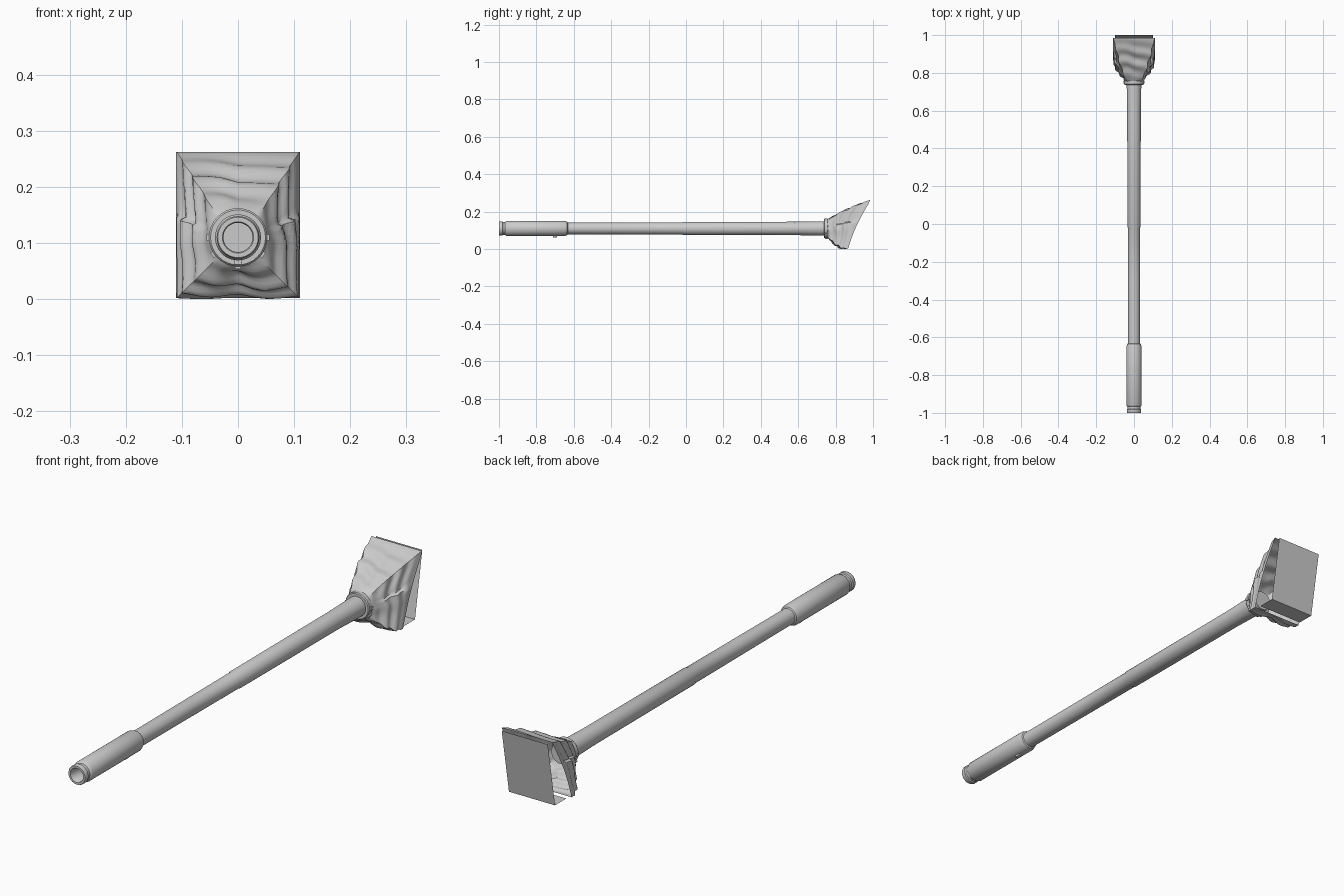
import bpy, bmesh, math

if "Cube" in bpy.data.objects:
    bpy.data.objects.remove(bpy.data.objects["Cube"])

ZC = 0.114            # height of the barrel axis
grey = bpy.data.materials.new("plain_grey")
grey.diffuse_color = (0.6, 0.6, 0.6, 1)
grey.use_nodes = True
grey.node_tree.nodes["Principled BSDF"].inputs["Base Color"].default_value = grey.diffuse_color


def finish(name, bm, angle=35):
    bmesh.ops.remove_doubles(bm, verts=bm.verts, dist=1e-6)
    bmesh.ops.recalc_face_normals(bm, faces=bm.faces)
    me = bpy.data.meshes.new(name)
    bm.to_mesh(me)
    bm.free()
    me.materials.append(grey)
    ob = bpy.data.objects.new(name, me)
    bpy.context.collection.objects.link(ob)
    bpy.ops.object.select_all(action='DESELECT')
    ob.select_set(True)
    bpy.context.view_layer.objects.active = ob
    bpy.ops.object.shade_smooth_by_angle(angle=math.radians(angle))
    return ob


def loft(bm, rings):
    loops = [[bm.verts.new(p) for p in r] for r in rings]
    n = len(loops[0])
    for a, b in zip(loops, loops[1:]):
        for i in range(n):
            j = (i + 1) % n
            bm.faces.new((a[i], a[j], b[j], b[i]))
    return loops


def lathe(name, profile, n=32, caps=()):
    """Turn (y, radius) points around the barrel axis."""
    bm = bmesh.new()
    loops = loft(bm, [[(r * math.cos(2 * math.pi * i / n), y,
                        ZC + r * math.sin(2 * math.pi * i / n)) for i in range(n)]
                      for y, r in profile])
    for c in caps:
        bm.faces.new(loops[c])
    return finish(name, bm)


def box(name, loc, size, roll=0):
    """Small block placed around the barrel axis at a roll angle."""
    bm = bmesh.new()
    bmesh.ops.create_cube(bm, size=1)
    for v in bm.verts:
        x, y, z = (v.co[k] * size[k] + loc[k] for k in range(3))
        v.co = (x * math.cos(roll) - z * math.sin(roll), y,
                ZC + x * math.sin(roll) + z * math.cos(roll))
    return finish(name, bm)


# Barrel tube with a slightly thicker rear half
lathe("barrel", [(-0.66, 0.031), (-0.3, 0.032), (-0.02, 0.033), (-0.015, 0.035),
                 (0.6, 0.036), (0.68, 0.038), (0.78, 0.039)], caps=(0, -1))

# Muzzle sleeve with end ring, groove and recessed bore
lathe("muzzle_sleeve", [(-0.93, 0.026), (-0.997, 0.026), (-1.0, 0.028), (-1.0, 0.036),
                        (-0.996, 0.038), (-0.982, 0.038), (-0.979, 0.034),
                        (-0.967, 0.034), (-0.964, 0.038), (-0.958, 0.041),
                        (-0.65, 0.041), (-0.635, 0.036), (-0.632, 0.031)], caps=(0,))
box("sleeve_stud", (0, -0.7, -0.042), (0.014, 0.022, 0.012))

# Clamp ring at the front of the canvas cover
lathe("cover_clamp", [(0.737, 0.036), (0.737, 0.049), (0.741, 0.052), (0.757, 0.052),
                      (0.760, 0.049), (0.760, 0.036)])
for k, a in enumerate((-90, 0, 180, -35, -145)):
    box(f"clamp_tab_{k}", (0.053, 0.751, 0), (0.007, 0.016, 0.011), math.radians(a))


def rear_y(z):
    """Slanted, slightly hooked back edge of the cover."""
    return 0.858 + 0.125 * (z / 0.267) - 0.012 * math.sin(math.pi * z / 0.267)


def cover_point(a, t):
    c, s = math.cos(a), math.sin(a)
    # Square back frame
    m = max(abs(c), abs(s))
    rx, rz = 0.109 * c / m, 0.136 + 0.130 * s / m
    ry = rear_y(rz)
    # Widening from the round neck into the square frame
    swell = math.sin(t * math.pi / 2) ** 1.15 if s < 0.15 else t ** 0.95
    corner = min(abs(c), abs(s)) / m
    w = swell ** (1 - 0.25 * corner)
    x = 0.047 * c * (1 - w) + rx * w
    z = (ZC + 0.047 * s) * (1 - w) + rz * w
    y = 0.752 + (ry - 0.752) * t
    # Canvas folds: hooped ridges on top, hanging pleats below
    env = math.sin(math.pi * t)
    fold = 0.0055 * env * math.sin(t * 21 + 1.7 * math.sin(2 * a + 0.6) + 0.5 * math.sin(5 * a))
    if s < 0:
        fold += 0.007 * env * math.cos(6 * a) * (-s)
    return (max(-0.11, min(0.11, x + fold * c)), y - 0.3 * fold,
            max(0.002, min(0.267, z + fold * s)))


# Canvas cover, open at the back, with a straight rim
N, M = 64, 22
angles = []
q = math.atan2(0.130, 0.109)
for i in range(N):
    angles.append(math.pi / 4 + 2 * math.pi * i / N)
rings = [[cover_point(a, k / M) for a in angles] for k in range(M + 1)]
rim = [(x * 1.01, min(0.985, y + 0.006), z) for x, y, z in rings[-1]]
bm = bmesh.new()
loft(bm, rings + [rim])
finish("canvas_cover", bm, 40)

# Back plate with a floor flap, open at the sides
bm = bmesh.new()
rows = [[bm.verts.new((x, y, z)) for x in (-0.1, 0.1)]
        for y, z in ((1.0, 0.262), (0.955, 0.006), (0.885, 0.006))]
for a, b in zip(rows, rows[1:]):
    bm.faces.new((a[0], a[1], b[1], b[0]))
finish("back_plate", bm)

# Drop the lowest point onto the ground
low = min((o.matrix_world @ v.co).z for o in bpy.data.objects for v in o.data.vertices)
for o in bpy.data.objects:
    o.location.z -= low
